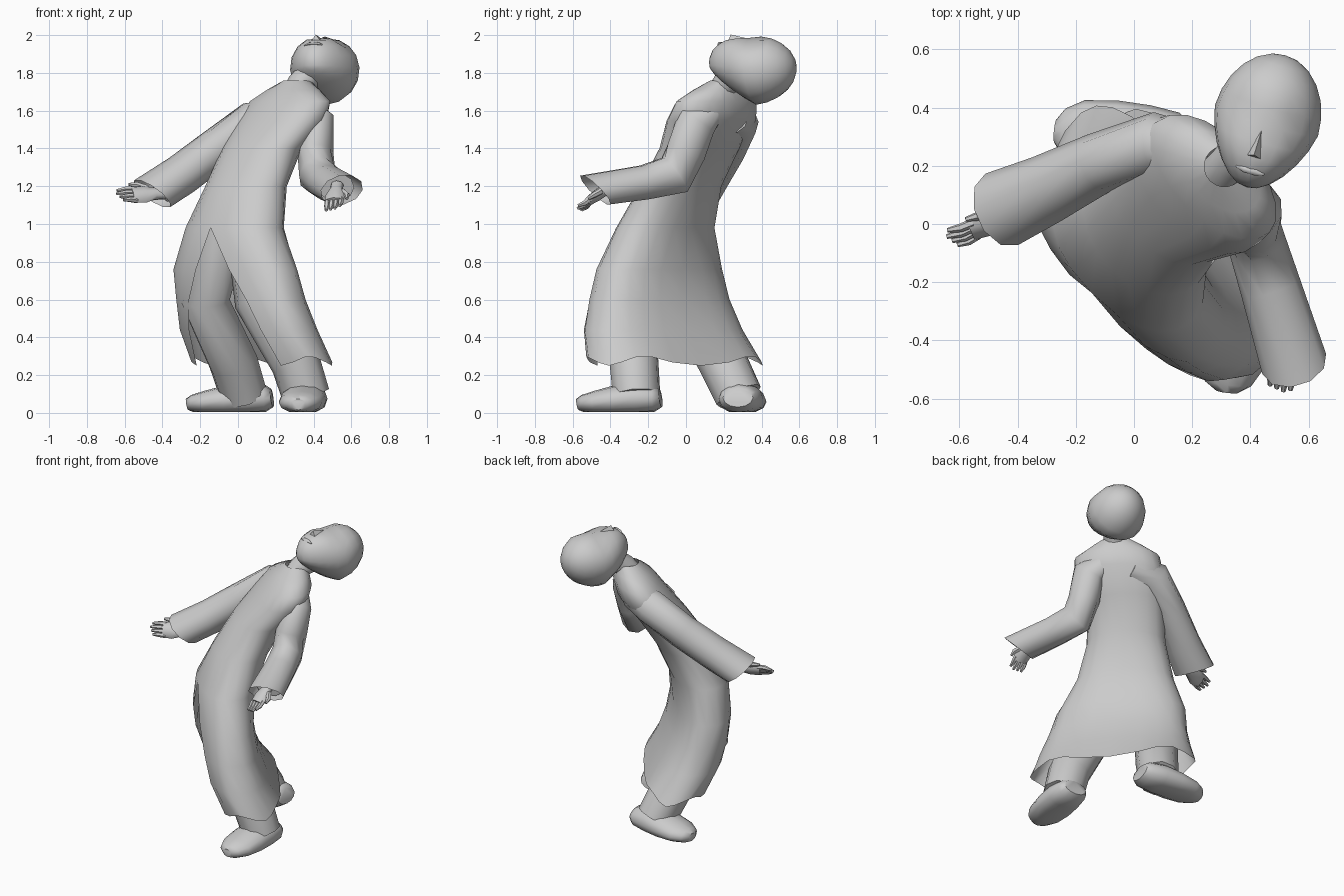
import bpy, bmesh, math
from math import sin, cos, pi, radians
from mathutils import Vector, Matrix

cube = bpy.data.objects.get("Cube")
if cube:
    bpy.data.objects.remove(cube)

grey = bpy.data.materials.new("plain_grey")
grey.use_nodes = True
grey.diffuse_color = (0.6, 0.6, 0.6, 1)
grey.node_tree.nodes["Principled BSDF"].inputs["Base Color"].default_value = (0.6, 0.6, 0.6, 1)


def finish(name, bm, angle=55):
    bmesh.ops.recalc_face_normals(bm, faces=bm.faces)
    mesh = bpy.data.meshes.new(name)
    bm.to_mesh(mesh)
    bm.free()
    mesh.materials.append(grey)
    obj = bpy.data.objects.new(name, mesh)
    bpy.context.collection.objects.link(obj)
    bpy.ops.object.select_all(action='DESELECT')
    obj.select_set(True)
    bpy.context.view_layer.objects.active = obj
    bpy.ops.object.shade_smooth_by_angle(angle=radians(angle))


def bridge(bm, rings, closed=True):
    for a, b in zip(rings, rings[1:]):
        n = len(a)
        for i in range(n if closed else n - 1):
            j = (i + 1) % n
            bm.faces.new((a[i], a[j], b[j], b[i]))


def tube(name, path, sizes, ref=(0, 0, 1), sides=10, caps=(True, True), floor=None, slant=0):
    """Loft ellipses along a path; sizes are (width, height) radii; slant tilts the last ring."""
    bm = bmesh.new()
    pts = [Vector(p) for p in path]
    rings = []
    for k, (p, (w, h)) in enumerate(zip(pts, sizes)):
        d = (pts[min(k + 1, len(pts) - 1)] - pts[max(k - 1, 0)]).normalized()
        side = d.cross(Vector(ref)).normalized()
        up = side.cross(d)
        if k == len(pts) - 1:
            up += d * slant / h
        ring = []
        for i in range(sides):
            t = 2 * pi * i / sides
            v = p + side * w * cos(t) + up * h * sin(t)
            if floor is not None:
                v.z = max(v.z, floor)
            ring.append(bm.verts.new(v))
        rings.append(ring)
    bridge(bm, rings)
    if caps[0]:
        bm.faces.new(rings[0])
    if caps[1]:
        bm.faces.new(rings[-1])
    finish(name, bm)


# The body is turned 45 degrees to its right
turn = Matrix.Rotation(radians(-45), 4, 'Z')


def body(x, y, z):
    return turn @ Vector((x, y, z))


def power(v, e):
    return math.copysign(abs(v) ** e, v)


# Long coat: height, centre x, centre y, half width, half depth,
# half opening angle, squareness exponent, skew towards the forward left leg
coat_rings = [
    (1.76, .08, .36, .07, .07, 0, 1, 0),
    (1.71, .08, .335, .17, .105, 0, 1, 0),
    (1.65, .08, .31, .27, .14, 0, 1, 0),
    (1.55, .07, .26, .28, .165, 0, .9, 0),
    (1.40, .04, .14, .24, .17, 0, .95, 0),
    (1.20, .05, .01, .25, .175, 0, 1, 0),
    (0.98, .065, -.09, .31, .18, 0, .9, 0),
    (0.76, .09, -.11, .41, .175, 13, .8, .01),
    (0.60, .11, -.09, .44, .185, 24, .75, .05),
    (0.44, .125, -.045, .485, .20, 31, .75, .09),
    (0.275, .13, .045, .53, .20, 37, .75, .13),
]
bm = bmesh.new()
rings = []
for z, cx, cy, a, b, gap, e, skew in coat_rings:
    g, ring = radians(gap), []
    for i in range(21):
        t = g + (2 * pi - 2 * g) * i / 20
        x = a * power(sin(t), e)
        y = -b * power(cos(t), e) - skew * x
        hem = .025 * cos(t * 5) if z < .3 else 0
        ring.append(bm.verts.new(body(cx + x, cy + y, z + hem)))
    rings.append(ring)
bridge(bm, rings, closed=False)
bmesh.ops.remove_doubles(bm, verts=bm.verts, dist=.0005)
finish("long_coat", bm, 70)

# Trouser legs
leg_sizes = [(.13, .13), (.14, .13), (.135, .13), (.13, .125)]
tube("left_leg",
     [body(.17, -.08, .98), body(.29, -.13, .60), body(.41, .02, .27), body(.44, .07, .09)],
     leg_sizes, ref=(1, 1, 0))
tube("right_leg",
     [body(-.02, -.08, .98), body(-.13, -.12, .60), body(-.155, .12, .27), body(-.175, .22, .09)],
     leg_sizes, ref=(1, 1, 0))


# Shoes
def shoe(name, heel, toe):
    heel, toe = Vector(heel), Vector(toe)
    steps = [(0, .08, .08, .05), (.08, .105, .075, .075), (.3, .12, .075, .09), (.55, .125, .065, .08),
             (.8, .115, .055, .06), (.94, .08, .05, .045), (1, .04, .045, .03)]
    path = []
    for s, w, z, h in steps:
        p = heel.lerp(toe, s)
        p.z = z
        path.append(p)
    tube(name, path, [(w, h) for s, w, z, h in steps], sides=12, floor=0.005)


shoe("left_shoe", (.37, -.135, 0), (.32, -.575, 0))
shoe("right_shoe", (.18, .275, 0), (-.27, .32, 0))


# Sleeves, with the cuff turned inward at the end
def sleeve(name, path, sizes, slant):
    pts = [Vector(p) for p in path]
    w, h = sizes[-1]
    tube(name, pts, sizes, caps=(True, False), slant=slant)
    inner = pts[-1].lerp(pts[-2], .35)
    tube(name + "_lining", [pts[-2].lerp(inner, .8), inner],
         [(w * .6, h * .6), (w * .85, h * .85)], caps=(True, True))


sleeve("right_sleeve",
       [(.24, .25, 1.57), (.08, .275, 1.54), (-.12, .21, 1.395), (-.30, .12, 1.26), (-.455, .05, 1.16)],
       [(.08, .09), (.11, .115), (.105, .11), (.12, .11), (.135, .11)], .04)
sleeve("left_sleeve",
       [(.36, .14, 1.60), (.42, .055, 1.54), (.41, 0, 1.38), (.42, -.06, 1.26), (.47, -.22, 1.22), (.55, -.48, 1.18)],
       [(.07, .07), (.09, .11), (.095, .11), (.10, .115), (.105, .095), (.115, .09)], .065)


# Hands: palm, four fingers and a thumb
def hand(name, wrist, tip, across):
    wrist, tip, across = Vector(wrist), Vector(tip), Vector(across).normalized()
    d = tip - wrist
    normal = d.cross(across).normalized()
    tube(name + "_palm", [wrist - d * .25, wrist, wrist + d * .3, wrist + d * .6],
         [(.035, .03), (.035, .03), (.055, .03), (.05, .024)], ref=normal, sides=8)
    for i in range(4):
        off = across * (i - 1.5) * .025
        base = wrist + d * .52 + off
        end = wrist + d * (1 - .05 * abs(i - 1)) + off + normal * (.006 * (i - 1))
        tube(name + "_finger_" + str(i + 1), [base, base.lerp(end, .5) + normal * .006, end],
             [(.016, .016), (.015, .015), (.008, .008)], ref=normal, sides=6)
    base = wrist + d * .15 - across * .035
    tube(name + "_thumb", [base, base + d * .25 - across * .03, base + d * .45 - across * .035],
         [(.02, .018), (.017, .015), (.008, .008)], ref=normal, sides=6)


hand("right_hand", (-.44, .02, 1.16), (-.64, -.05, 1.15), (.2, -.4, -.6))
hand("left_hand", (.52, -.43, 1.18), (.50, -.575, 1.08), (-1, 0, -.2))

# Neck
tube("neck", [(.30, .17, 1.66), (.33, .21, 1.74), (.40, .28, 1.80)],
     [(.08, .08), (.072, .072), (.08, .08)], ref=(1, -1, 0))

# Head, thrown back: crown, face and side directions
crown = Vector((.27, .92, .10)).normalized()
side = crown.cross(Vector((-.1, -.2, 1))).normalized()
face = side.cross(crown)
centre = Vector((.455, .355, 1.815))


def head_point(s, f, u):
    return centre + side * s + face * f + crown * u


bm = bmesh.new()
bmesh.ops.create_uvsphere(bm, u_segments=16, v_segments=12, radius=1)
for v in bm.verts:
    x, y, z = v.co
    f = -y
    low = max(0, -z)
    fw = f * (.18 if f > 0 else .185 - .09 * low) + .05 * low
    # Eye sockets and flatter face
    if f > .6 and -.1 < z < .3 and abs(x) > .2:
        fw -= .014
    if f > 0:
        fw = min(fw, .172)
    v.co = head_point(x * .185 * (1 - .22 * low), fw, z * .235)
finish("head", bm, 80)

# Nose
bm = bmesh.new()
top = bm.verts.new(head_point(0, .165, .0))
tip = bm.verts.new(head_point(0, .200, -.105))
wings = [bm.verts.new(head_point(s, .155, -.12)) for s in (-.036, .036)]
bm.faces.new((top, wings[0], tip))
bm.faces.new((top, tip, wings[1]))
bm.faces.new((wings[0], wings[1], tip))
finish("nose", bm)

# Lips
tube("lips", [head_point(s, .150 + .012 * (1 - abs(s) / .05), -.165) for s in (-.05, -.02, .02, .05)],
     [(.004, .004), (.012, .01), (.012, .01), (.004, .004)], ref=face, sides=6)
